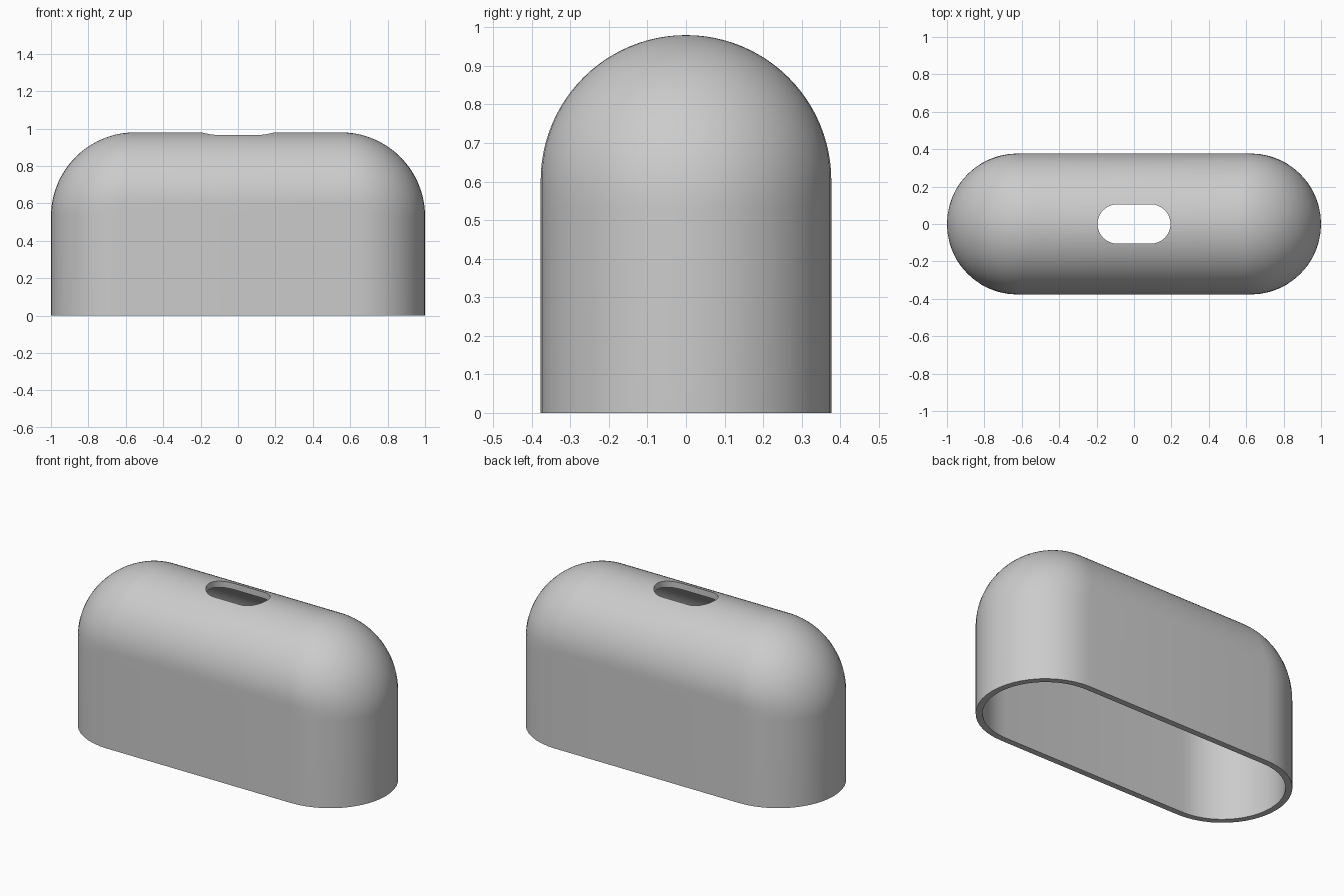
import bpy, bmesh, math

if "Cube" in bpy.data.objects:
    bpy.data.objects.remove(bpy.data.objects["Cube"])

WALL = 0.037     # shell thickness
HEIGHT = 0.98
ARC = 24         # segments per half-round end
STEPS = 24       # levels in the domed top


def stadium(half_len, radius, z):
    """Points of a slot-shaped outline, counter-clockwise."""
    pts = []
    for side in (1, -1):
        for i in range(ARC + 1):
            a = math.pi * (i / ARC - 0.5)
            pts.append((side * (half_len - radius + radius * math.cos(a)),
                        side * radius * math.sin(a), z))
    return pts


def dome_rings(offset):
    """Slot outlines from the open base up to the ridge, inset by offset."""
    ry, rx = 0.377 - offset, 0.45 - offset
    zy, zx = HEIGHT - 0.377, HEIGHT - 0.45
    levels = [(0.0, ry)] + [(zx + (zy - zx) * i / 4, ry) for i in range(4)]
    for i in range(STEPS + 1):
        t = math.pi / 2 * i / STEPS
        levels.append((zy + ry * math.sin(t), ry * math.cos(t)))
    rings = []
    for z, y in levels:
        h = max(0.0, z - zx)
        rings.append(stadium(0.55 + math.sqrt(max(0.0, rx * rx - h * h)), y, z))
    return rings


def build(name, rings, cap=False):
    bm = bmesh.new()
    loops = [[bm.verts.new(p) for p in ring] for ring in rings]
    n = len(loops[0])
    for a, b in zip(loops, loops[1:]):
        for i in range(n):
            j = (i + 1) % n
            bm.faces.new((a[i], a[j], b[j], b[i]))
    if cap:
        bm.faces.new(loops[0][::-1])
        bm.faces.new(loops[-1])
    bmesh.ops.remove_doubles(bm, verts=bm.verts, dist=1e-5)
    bmesh.ops.recalc_face_normals(bm, faces=bm.faces)
    mesh = bpy.data.meshes.new(name)
    bm.to_mesh(mesh)
    bm.free()
    obj = bpy.data.objects.new(name, mesh)
    bpy.context.collection.objects.link(obj)
    return obj


# Hollow cover: inner surface down to the rim, then outer surface up
cover = build("cover_shell", dome_rings(WALL)[::-1] + dome_rings(0.0))
grey = bpy.data.materials.new("plain grey")
grey.diffuse_color = (0.6, 0.6, 0.6, 1)
grey.use_nodes = True
grey.node_tree.nodes["Principled BSDF"].inputs["Base Color"].default_value = grey.diffuse_color
cover.data.materials.append(grey)

# Slot through the top
cutter = build("slot_cutter", [stadium(0.195, 0.105, 0.8), stadium(0.195, 0.105, 1.1)], cap=True)
cutter.data.materials.append(grey)
cut = cover.modifiers.new("slot", "BOOLEAN")
cut.operation = "DIFFERENCE"
cut.solver = "EXACT"
cut.object = cutter

bpy.context.view_layer.objects.active = cover
cover.select_set(True)
bpy.ops.object.modifier_apply(modifier=cut.name)
bpy.data.objects.remove(cutter)
bpy.ops.object.shade_smooth_by_angle(angle=math.radians(35))
